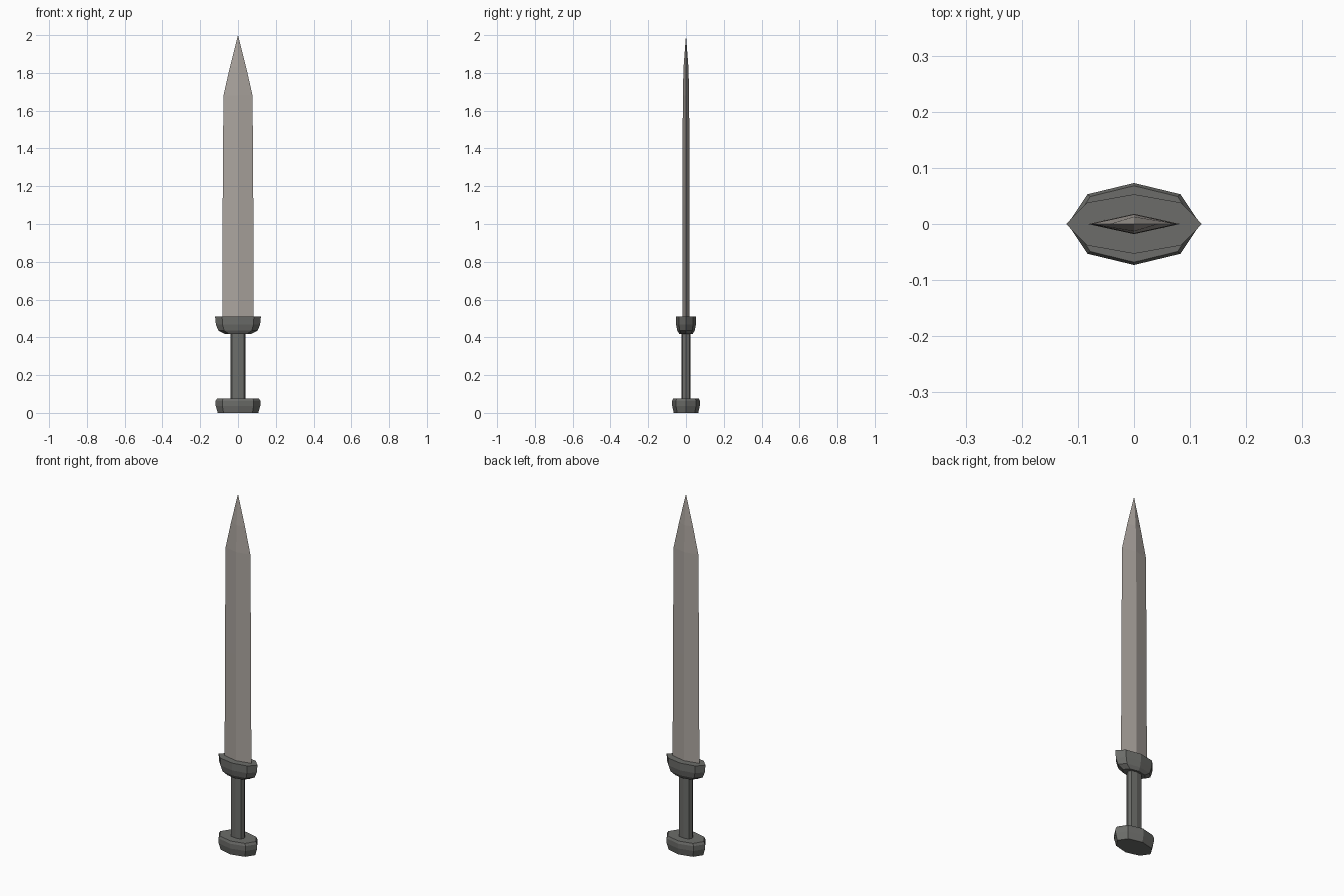
import bpy, bmesh

if "Cube" in bpy.data.objects:
    bpy.data.objects.remove(bpy.data.objects["Cube"])


def material(name, rgb):
    m = bpy.data.materials.new(name)
    m.diffuse_color = (*rgb, 1)
    m.use_nodes = True
    m.node_tree.nodes["Principled BSDF"].inputs["Base Color"].default_value = m.diffuse_color
    return m


steel = material("warm grey steel", (0.41, 0.375, 0.345))
iron = material("dark grey iron", (0.15, 0.152, 0.143))


def octagon(a, sx, b, sy):
    """Pointed oval: end (a,0), shoulder (sx,sy), side (0,b)."""
    return [(a, 0), (sx, sy), (0, b), (-sx, sy),
            (-a, 0), (-sx, -sy), (0, -b), (sx, -sy)]


def diamond(a, b):
    return [(a, 0), (0, b), (-a, 0), (0, -b)]


def loft(name, rings, mat, tip=None):
    """Skin a stack of (z, outline) rings, capped or closed to a tip."""
    bm = bmesh.new()
    loops = [[bm.verts.new((x, y, z)) for x, y in pts] for z, pts in rings]
    n = len(loops[0])
    for lo, hi in zip(loops, loops[1:]):
        for i in range(n):
            j = (i + 1) % n
            bm.faces.new((lo[i], lo[j], hi[j], hi[i]))
    bm.faces.new(loops[0][::-1])
    if tip is None:
        bm.faces.new(loops[-1])
    else:
        t = bm.verts.new((0, 0, tip))
        for i in range(n):
            bm.faces.new((loops[-1][i], loops[-1][(i + 1) % n], t))
    bmesh.ops.recalc_face_normals(bm, faces=bm.faces)
    me = bpy.data.meshes.new(name)
    bm.to_mesh(me)
    bm.free()
    me.materials.append(mat)
    ob = bpy.data.objects.new(name, me)
    bpy.context.collection.objects.link(ob)
    return ob


# Pommel: faceted block, widest in the middle
loft("pommel", [
    (0.0, octagon(0.107, 0.076, 0.065, 0.046)),
    (0.037, octagon(0.118, 0.083, 0.073, 0.053)),
    (0.064, octagon(0.118, 0.083, 0.073, 0.053)),
    (0.077, octagon(0.110, 0.078, 0.068, 0.049)),
], iron)

# Grip: slim flattened column
loft("grip", [
    (0.07, octagon(0.039, 0.031, 0.024, 0.019)),
    (0.43, octagon(0.039, 0.031, 0.024, 0.019)),
], iron)

# Guard: flares upward to a flat top
loft("guard", [
    (0.418, octagon(0.070, 0.048, 0.036, 0.026)),
    (0.436, octagon(0.104, 0.073, 0.046, 0.033)),
    (0.468, octagon(0.117, 0.082, 0.053, 0.038)),
    (0.509, octagon(0.121, 0.084, 0.053, 0.038)),
], iron)

# Blade: diamond section narrowing to a point
loft("blade", [
    (0.50, diamond(0.083, 0.018)),
    (1.10, diamond(0.081, 0.018)),
    (1.68, diamond(0.077, 0.017)),
    (1.83, diamond(0.043, 0.013)),
], steel, tip=2.0)
